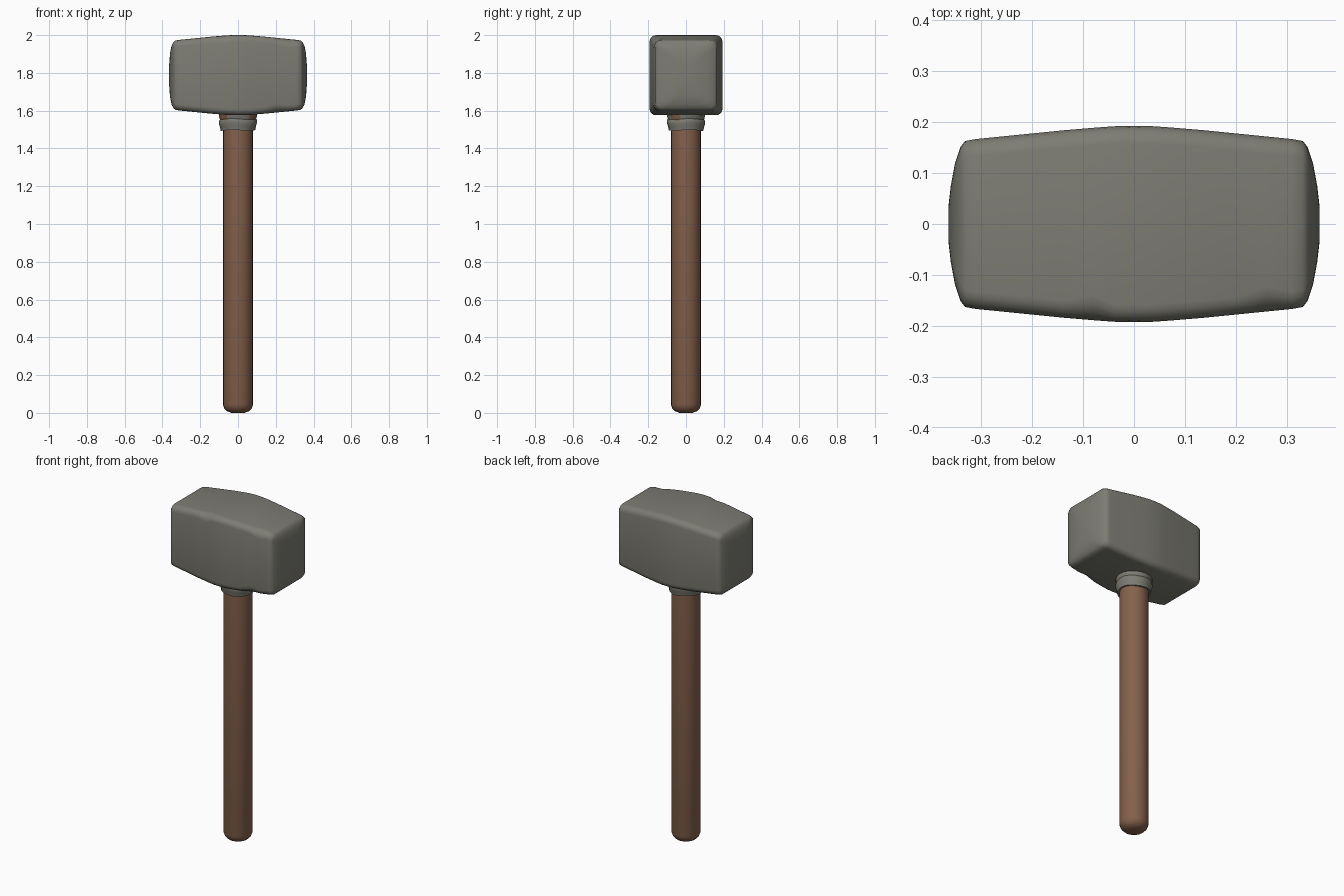
import bpy, bmesh, math

if "Cube" in bpy.data.objects:
    bpy.data.objects.remove(bpy.data.objects["Cube"])


def material(name, rgb):
    m = bpy.data.materials.new(name)
    m.diffuse_color = (*rgb, 1)
    m.use_nodes = True
    m.node_tree.nodes["Principled BSDF"].inputs["Base Color"].default_value = m.diffuse_color
    return m


STONE = material("stone grey", (0.205, 0.202, 0.174))
WOOD = material("wood brown", (0.235, 0.120, 0.070))


def finish(name, bm, mats, angle):
    bmesh.ops.recalc_face_normals(bm, faces=bm.faces)
    mesh = bpy.data.meshes.new(name)
    bm.to_mesh(mesh)
    bm.free()
    for m in mats:
        mesh.materials.append(m)
    ob = bpy.data.objects.new(name, mesh)
    bpy.context.collection.objects.link(ob)
    bpy.ops.object.select_all(action='DESELECT')
    ob.select_set(True)
    bpy.context.view_layer.objects.active = ob
    bpy.ops.object.shade_smooth_by_angle(angle=math.radians(angle))
    return ob


def loft(bm, rings, cap_start=True, cap_end=True):
    """Skin a list of equally long point rings."""
    vs = [[bm.verts.new(p) for p in r] for r in rings]
    n = len(vs[0])
    for a, b in zip(vs, vs[1:]):
        for i in range(n):
            j = (i + 1) % n
            bm.faces.new((a[i], a[j], b[j], b[i]))
    if cap_start:
        bm.faces.new(vs[0])
    if cap_end:
        bm.faces.new(vs[-1])


def circle(r, z, n, wobble=0.0):
    return [(r * math.cos(2 * math.pi * i / n), r * math.sin(2 * math.pi * i / n),
             z + wobble * math.sin(3 * 2 * math.pi * i / n + 1)) for i in range(n)]


# Stone head: rounded-rectangle sections along x, swelling at the middle
def section(x, hy, hz, r):
    pts = []
    for k, (sy, sz) in enumerate([(1, 1), (-1, 1), (-1, -1), (1, -1)]):
        rad = r
        # worn chips along the long edges
        if (k, round(x, 2)) in [(1, 0.26), (1, -0.08), (3, -0.24), (2, 0.2)]:
            rad = r * 1.45
        for s in range(5):
            a = math.pi / 2 * (k + s / 4)
            pts.append((x, sy * (hy - rad) + rad * math.cos(a),
                        1.788 + sz * (hz - rad) + rad * math.sin(a)))
    return pts


half = [(0.0, 0.193, 0.212), (0.04, 0.192, 0.2115), (0.08, 0.189, 0.209),
        (0.14, 0.184, 0.204), (0.2, 0.178, 0.198), (0.26, 0.172, 0.192),
        (0.31, 0.167, 0.187), (0.332, 0.163, 0.183), (0.341, 0.151, 0.175),
        (0.352, 0.118, 0.155), (0.360, 0.075, 0.115), (0.364, 0.04, 0.06)]
profile = [(-x, y, z) for x, y, z in reversed(half[1:])] + half
bm = bmesh.new()
loft(bm, [section(x, y, z, min(0.034, y * 0.6)) for x, y, z in profile])
finish("hammer_head", bm, [STONE], 50)

# Wooden handle with rounded butt
bm = bmesh.new()
loft(bm, [circle(r, z, 20) for r, z in
          [(0.035, 0.0), (0.058, 0.009), (0.073, 0.024), (0.08, 0.045), (0.08, 1.62)]])
finish("handle", bm, [WOOD], 50)

# Collar under the head: a bulging lower band and an upper sleeve
bm = bmesh.new()
loft(bm, [circle(r, z, 20, w) for r, z, w in
          [(0.078, 1.498, 0.003), (0.092, 1.496, 0.003), (0.095, 1.515, 0.004),
           (0.101, 1.532, 0.005), (0.101, 1.548, 0.004), (0.096, 1.555, 0.003),
           (0.100, 1.568, 0), (0.103, 1.60, 0)]])
for f in bm.faces:
    c = f.calc_center_median()
    # bare wood shows through at the upper front corners
    if c.z > 1.55 and c.y < -0.03 and abs(c.x) > 0.05:
        f.material_index = 1
finish("collar", bm, [STONE, WOOD], 40)
